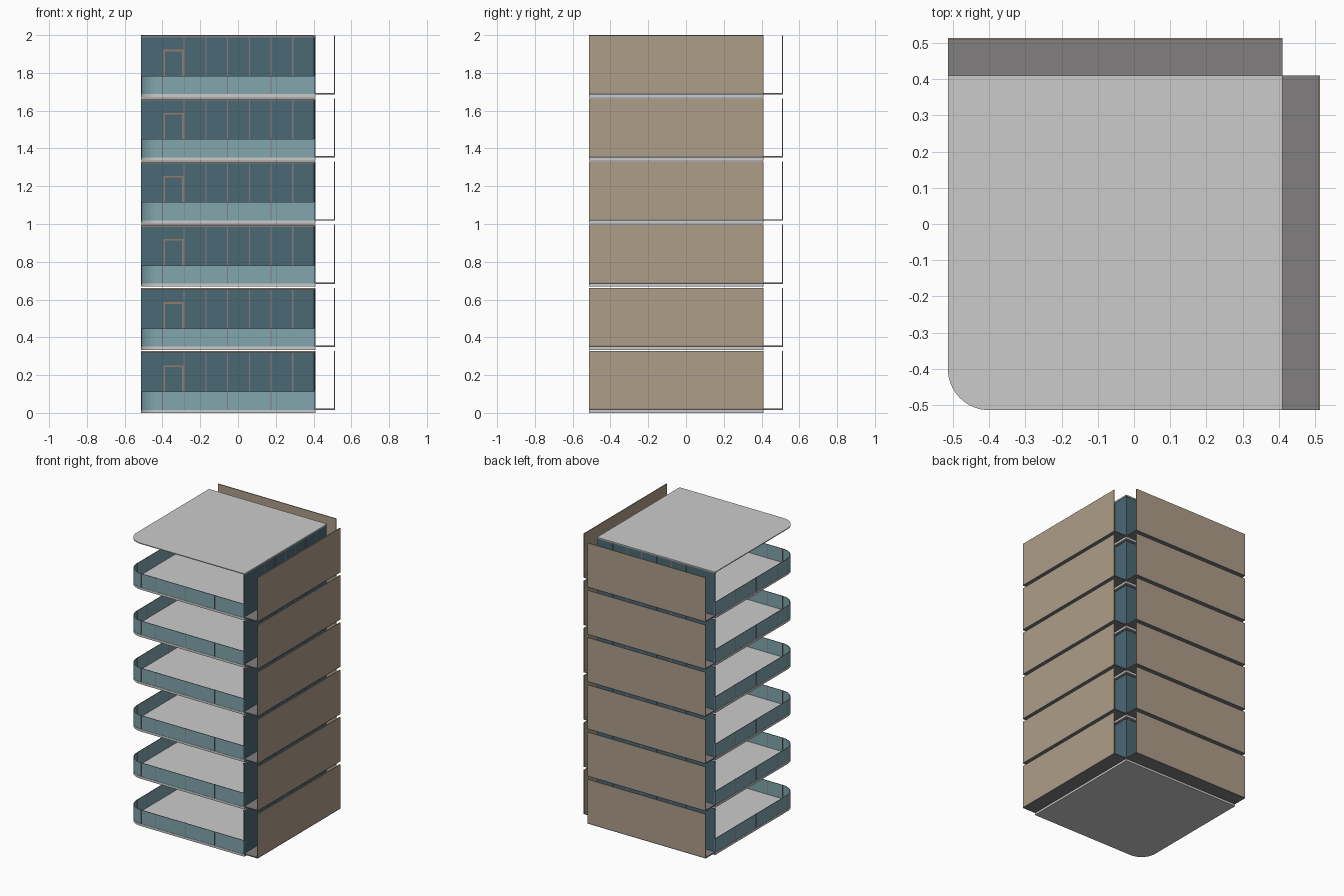
import bpy, bmesh, math

if "Cube" in bpy.data.objects:
    bpy.data.objects.remove(bpy.data.objects["Cube"])

FLOORS, PITCH = 6, 0.3342
HI, LO, OUT, R = 0.41, -0.514, 0.514, 0.114   # room edge, outer edges, corner radius
SLAB = 0.016                                  # floor thickness

def mat(name, c):
    m = bpy.data.materials.new(name)
    m.diffuse_color = (*c, 1)
    m.use_nodes = True
    m.node_tree.nodes["Principled BSDF"].inputs["Base Color"].default_value = m.diffuse_color
    return m

GLASS = mat("dark_glass", (0.07, 0.14, 0.175))
RAIL = mat("rail_glass", (0.22, 0.38, 0.42))
TAN = mat("tan_panel", (0.42, 0.34, 0.25))
FRAME = mat("door_trim", (0.30, 0.20, 0.14))
GREY = mat("grey_metal", (0.22, 0.21, 0.21))

def finish(name, bm, material=None, repeat=True):
    bmesh.ops.recalc_face_normals(bm, faces=bm.faces)
    me = bpy.data.meshes.new(name)
    bm.to_mesh(me)
    bm.free()
    ob = bpy.data.objects.new(name, me)
    bpy.context.collection.objects.link(ob)
    if material:
        me.materials.append(material)
    if repeat:                                # one copy per storey
        a = ob.modifiers.new("storeys", 'ARRAY')
        a.count = FLOORS
        a.use_relative_offset = False
        a.use_constant_offset = True
        a.constant_offset_displace = (0, 0, PITCH)
    return ob

def add_box(bm, x, y, z, swap=False):
    if swap:                                  # mirror across the plan diagonal
        x, y = y, x
    vs = bmesh.ops.create_cube(bm, size=1)["verts"]
    for v in vs:
        for i, (a, b) in enumerate((x, y, z)):
            v.co[i] = a if v.co[i] < 0 else b

def boxes(name, items, material=None, both=True):
    bm = bmesh.new()
    for it in items:
        for s in ((False, True) if both else (False,)):
            add_box(bm, *it, swap=s)
    return finish(name, bm, material)

def edge_path(inset=0.0, n=16):
    # front edge, rounded corner, left edge
    lo, r, c = LO + inset, R - inset, LO + R
    arc = [(c - r * math.sin(t), c - r * math.cos(t))
           for t in (math.pi / 2 * i / n for i in range(n + 1))]
    return [(HI, lo)] + arc + [(lo, HI)]

def prism(name, pts, z0, z1, material=None, repeat=True):
    bm = bmesh.new()
    f = bm.faces.new([bm.verts.new((x, y, z0)) for x, y in pts])
    ext = bmesh.ops.extrude_face_region(bm, geom=[f], use_keep_orig=True)["geom"]
    for v in ext:
        if isinstance(v, bmesh.types.BMVert):
            v.co.z = z1
    return finish(name, bm, material, repeat)

# floors and roof
prism("floor_slab", edge_path() + [(HI, HI)], 0, SLAB)
prism("roof", edge_path() + [(HI, HI)], 1.994, 2.0, repeat=False)

# outer ledges carrying the solid panels
boxes("ledge", [((HI, OUT), (LO, HI), (0.015, 0.022))], GREY)
boxes("outer_panel", [((OUT - 0.006, OUT), (LO, HI), (0.022, 0.328))], TAN)

# glass walls on the right and back, with mullions
TOP = 0.323
boxes("glass_wall", [((HI - 0.008, HI - 0.002), (LO, HI - 0.002), (SLAB, TOP))], GLASS)
cols = [-0.285 + 0.115 * i for i in range(6)]
boxes("mullions", [((HI - 0.011, HI), (c - 0.003, c + 0.003), (SLAB, TOP))
                   for c in cols], GREY)
boxes("wall_rails", [((HI - 0.011, HI), (LO, HI), z)
                     for z in ((SLAB, 0.022), (TOP - 0.006, TOP))], GREY)

# door in the back wall
d0, d1, dz, t = -0.395, -0.288, 0.252, 0.009
dy = (HI - 0.015, HI)
boxes("door_frame", [((d0, d0 + t), dy, (SLAB, dz)), ((d1 - t, d1), dy, (SLAB, dz)),
                     ((d0, d1), dy, (dz - t, dz))], FRAME, both=False)

# curved glass balustrade along the front and left
prism("balustrade", edge_path(0.002) + edge_path(0.006)[::-1], SLAB, 0.113, RAIL)
posts = [-0.4, -0.285, -0.055, 0.175, 0.406]
boxes("balustrade_posts", [((LO + 0.001, LO + 0.008), (c - 0.002, c + 0.002), (SLAB, 0.113))
                           for c in posts], GREY)
